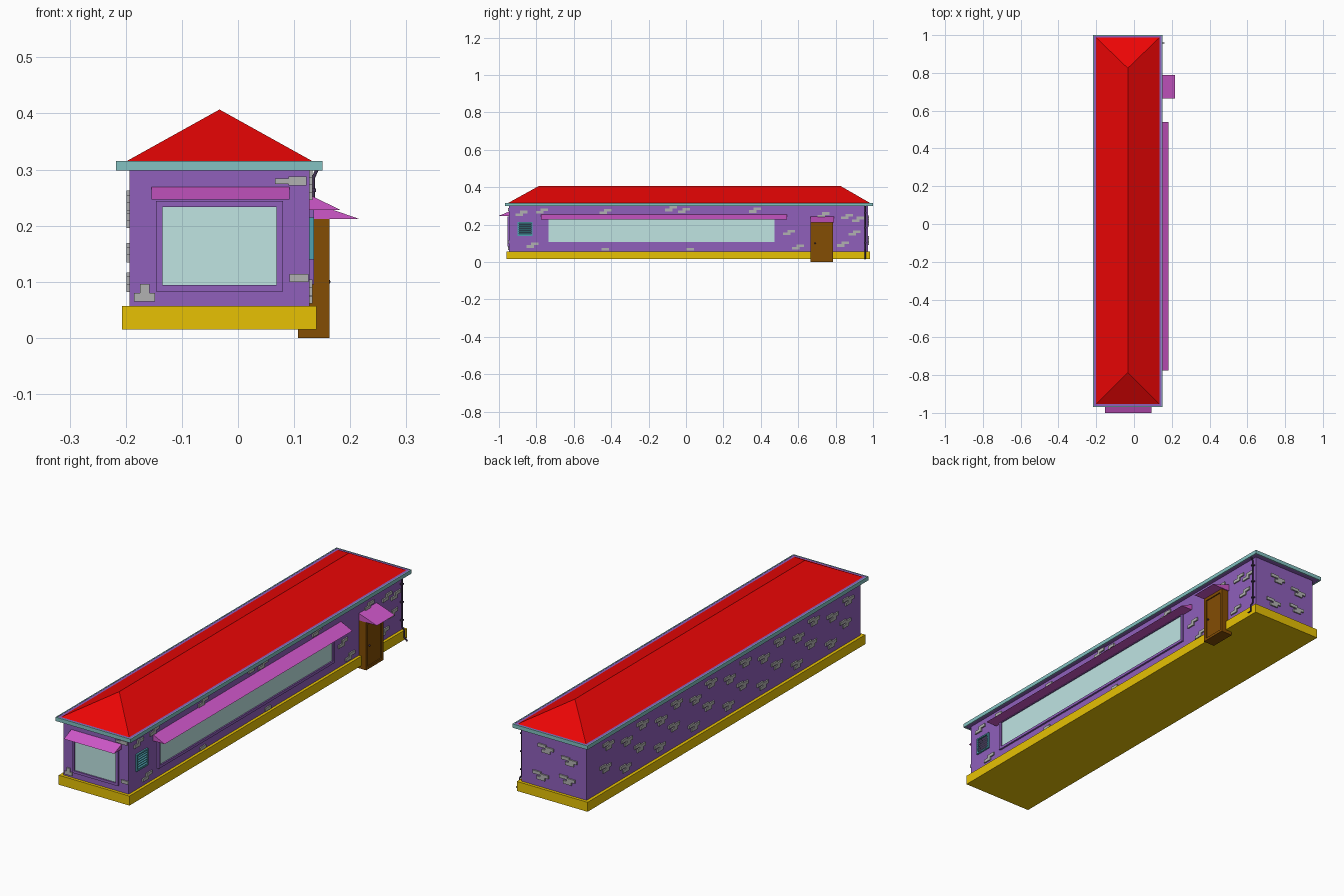
import bpy, bmesh, math

if "Cube" in bpy.data.objects:
    bpy.data.objects.remove(bpy.data.objects["Cube"])

def mat(name, r, g, b):
    m = bpy.data.materials.new(name)
    m.diffuse_color = [(c / 255) ** 2.2 for c in (r, g, b)] + [1]
    m.use_nodes = True
    m.node_tree.nodes["Principled BSDF"].inputs["Base Color"].default_value = m.diffuse_color
    return m

RED, PURPLE, GOLD = mat("red", 235, 14, 14), mat("purple", 142, 96, 186), mat("gold", 230, 192, 12)
PINK, TEAL, GLASS = mat("pink", 205, 88, 200), mat("teal", 130, 192, 192), mat("glass", 190, 228, 226)
BROWN, STONE, DARK = mat("brown", 130, 78, 12), mat("stone", 176, 176, 176), mat("dark", 70, 55, 85)
VENT = mat("vent", 80, 160, 175)

def add_hull(bm, pts):
    vs = [bm.verts.new(p) for p in pts]
    bmesh.ops.convex_hull(bm, input=vs)

def finish(name, bm, m):
    bmesh.ops.dissolve_limit(bm, angle_limit=0.01, verts=bm.verts, edges=bm.edges)
    bmesh.ops.recalc_face_normals(bm, faces=bm.faces)
    me = bpy.data.meshes.new(name)
    bm.to_mesh(me)
    bm.free()
    me.materials.append(m)
    o = bpy.data.objects.new(name, me)
    bpy.context.collection.objects.link(o)
    return o

def corners(x0, x1, y0, y1, z0, z1):
    return [(x, y, z) for x in (x0, x1) for y in (y0, y1) for z in (z0, z1)]

def boxes(name, m, *bs):
    bm = bmesh.new()
    for b in bs:
        add_hull(bm, corners(*b))
    return finish(name, bm, m)

def hull(name, m, pts):
    bm = bmesh.new()
    add_hull(bm, pts)
    return finish(name, bm, m)

# Wall planes
XL, XR, YF, YB = -0.193, 0.127, -0.947, 0.972

# Each wall maps (u along wall, z, d outward) to a box
def on_wall(side, u0, u1, z0, z1, d0, d1):
    if side == "front":
        return (u0, u1, YF - d1, YF - d0, z0, z1)
    if side == "back":
        return (u0, u1, YB + d0, YB + d1, z0, z1)
    if side == "right":
        return (XR + d0, XR + d1, u0, u1, z0, z1)
    return (XL - d1, XL - d0, u0, u1, z0, z1)

# Building shell
boxes("foundation", GOLD, (-0.207, 0.14, -0.96, 0.985, 0.015, 0.057))
boxes("walls", PURPLE, (XL, XR, YF, YB, 0.05, 0.3))
boxes("eaves_slab", PURPLE, (-0.213, 0.147, -0.964, 0.996, 0.3, 0.314))
boxes("fascia", TEAL,
      (-0.217, -0.212, -0.968, 1.0, 0.298, 0.315), (0.146, 0.151, -0.968, 1.0, 0.298, 0.315),
      (-0.217, 0.151, -0.968, -0.963, 0.298, 0.315), (-0.217, 0.151, 0.995, 1.0, 0.298, 0.315))
hull("hip_roof", RED, [(x, y, 0.312) for x in (-0.204, 0.138) for y in (-0.957, 0.99)]
     + [(-0.033, -0.785, 0.407), (-0.033, 0.825, 0.407)])

# Windows: raised frame around a glass pane
def window(side, u0, u1, z0, z1, t):
    g = lambda *a: on_wall(side, *a)
    boxes(side + "_window_frame", PURPLE,
          g(u0 - t, u0, z0 - t, z1 + t, -0.003, 0.008), g(u1, u1 + t, z0 - t, z1 + t, -0.003, 0.008),
          g(u0, u1, z0 - t, z0, -0.003, 0.008), g(u0, u1, z1, z1 + t, -0.003, 0.008))
    boxes(side + "_window_glass", GLASS, g(u0, u1, z0, z1, -0.003, 0.002))

window("front", -0.135, 0.069, 0.094, 0.233, 0.011)
window("right", -0.735, 0.473, 0.107, 0.226, 0.012)

# Wedge awnings
hull("front_awning", PINK, [(x, y, z) for x in (-0.154, 0.092)
                            for y, z in ((YF, 0.269), (YF, 0.247), (-1.0, 0.247))])
for name, y0, y1, zt, zb, xo in (("long_awning", -0.775, 0.54, 0.255, 0.228, 0.183),
                                 ("door_awning", 0.665, 0.79, 0.243, 0.212, 0.216)):
    hull(name, PINK, [(x, y, z) for y in (y0, y1) for x, z in ((XR, zt), (XR, zb), (xo, zb))])

# Door with frame, leaf and knob
boxes("door_frame", BROWN, (0.107, 0.163, 0.665, 0.678, 0, 0.212), (0.107, 0.163, 0.772, 0.785, 0, 0.212),
      (0.107, 0.163, 0.678, 0.772, 0.198, 0.212), (0.107, 0.163, 0.678, 0.772, 0, 0.012))
boxes("door_leaf", BROWN, (0.107, 0.158, 0.677, 0.773, 0.012, 0.199))
bpy.ops.mesh.primitive_uv_sphere_add(segments=10, ring_count=6, radius=0.004, location=(0.161, 0.69, 0.1))
knob = bpy.context.object
knob.name = "door_knob"
knob.data.materials.append(DARK)

# Louvred vent
boxes("vent_frame", VENT, *[on_wall("right", *a, 0, 0.008) for a in (
    (-0.9, -0.893, 0.14, 0.215), (-0.827, -0.82, 0.14, 0.215),
    (-0.893, -0.827, 0.14, 0.146), (-0.893, -0.827, 0.209, 0.215))])
boxes("vent_back", DARK, on_wall("right", -0.895, -0.825, 0.142, 0.213, 0, 0.002))
bm = bmesh.new()
for i in range(6):
    z = 0.148 + i * 0.0105
    add_hull(bm, [(XR + d, y, z + h) for y in (-0.894, -0.826)
                  for d, h in ((0.001, 0.008), (0.001, 0.006), (0.008, 0.0), (0.008, 0.002))])
finish("vent_slats", bm, VENT)

# Downpipe
cu = bpy.data.curves.new("downpipe", "CURVE")
cu.dimensions = "3D"
cu.bevel_depth = 0.0035
cu.bevel_resolution = 1
cu.use_fill_caps = True
sp = cu.splines.new("POLY")
path = [(0.143, 0.305), (0.134, 0.285), (0.134, 0.075), (0.145, 0.06), (0.145, 0.03), (0.16, 0.016)]
sp.points.add(len(path) - 1)
for p, (x, z) in zip(sp.points, path):
    p.co = (x, 0.958, z, 1)
cu.materials.append(DARK)
bpy.context.collection.objects.link(bpy.data.objects.new("downpipe", cu))
boxes("pipe_brackets", DARK, *[(XR, 0.139, 0.952, 0.964, z, z + 0.006) for z in (0.1, 0.18, 0.26)])

# Exposed stones: staggered clusters of small bricks
def cluster(side, u, z, n=3):
    offs = [(-0.018, 0), (0.018, 0.0075), (-0.002, -0.0135)] if n == 3 else [(-0.012, -0.007), (0.012, 0.007)]
    w, h = (0.02, 0.007)
    return [on_wall(side, u + a - w, u + a + w, z + b - h, z + b + h, -0.002, 0.006) for a, b in offs[:n]]

right = [(-.88, .26, 2), (-.82, .09, 2), (-.77, .272, 2), (-.43, .27, 2), (-.08, .285, 2), (-.01, .275, 2),
         (-.42, .075, 1), (.035, .075, 1), (.37, .277, 2), (.55, .157, 2), (.6, .08, 2), (.735, .252, 2),
         (.86, .243, 2), (.92, .228, 2), (.84, .095, 2), (.9, .155, 2)]
boxes("right_stones", STONE, *[b for u, z, n in right for b in cluster("right", u, z, n)])
boxes("back_stones", STONE, *[b for u, z in ((0.005, .235), (-.11, .21), (.03, .11), (-.1, .125))
                              for b in cluster("back", u, z)])
left = [(YF + 0.09 + 0.24 * i + off, z) for i in range(8)
        for z, off in ((.248, 0), (.216, .11), (.155, .02), (.102, .12)) if YF + 0.09 + 0.24 * i + off < 0.92]
boxes("left_stones", STONE, *[b for u, z in left for b in cluster("left", u, z)])
boxes("front_stones", STONE, *[on_wall("front", *a, -0.002, 0.005) for a in (
    (.066, .1, .274, .284), (.09, .122, .272, .288), (.092, .126, .1, .114),
    (-.185, -.148, .065, .08), (-.175, -.158, .08, .096))])
